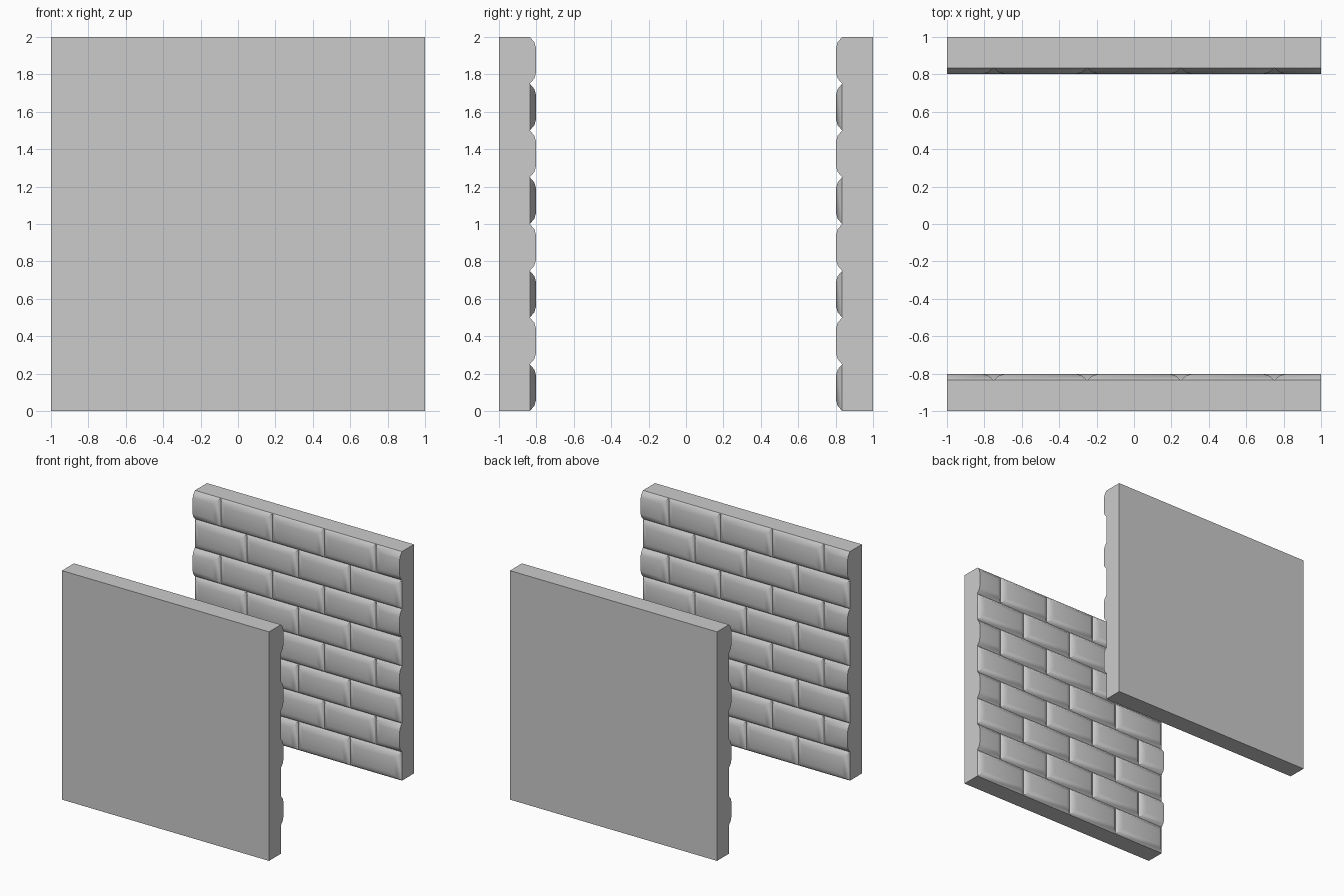
import bpy, bmesh
from math import pi

if "Cube" in bpy.data.objects:
    bpy.data.objects.remove(bpy.data.objects["Cube"])

ROWS, ROW_H, BRICK_W = 8, 0.25, 0.5
GROOVE_Y, OUTER_Y = 0.835, 1.0
# pillowed brick edge: (inset from joint, y)
PILLOW = [(0.0, GROOVE_Y), (0.028, 0.811), (0.055, 0.803)]


def ring(bm, x0, x1, z0, z1, y):
    return [bm.verts.new((x, y, z)) for x, z in ((x0, z0), (x1, z0), (x1, z1), (x0, z1))]


def bridge(bm, a, b):
    for i in range(4):
        j = (i + 1) % 4
        bm.faces.new((a[i], a[j], b[j], b[i]))


def brick(bm, x0, x1, z0, cut_left, cut_right):
    # bricks cut by the wall end stay flush there
    prev = None
    for d, y in PILLOW:
        r = ring(bm, x0 + (0 if cut_left else d), x1 - (0 if cut_right else d),
                 z0 + d, z0 + ROW_H - d, y)
        if prev:
            bridge(bm, prev, r)
        prev = r
    bm.faces.new(prev)


def wall(name, turn):
    bm = bmesh.new()
    # plain slab behind the bricks
    back = ring(bm, -1, 1, 0, ROWS * ROW_H, OUTER_Y)
    bridge(bm, back, ring(bm, -1, 1, 0, ROWS * ROW_H, GROOVE_Y))
    bm.faces.new(back[::-1])
    # running bond: odd rows are shifted half a brick
    for row in range(ROWS):
        odd = row % 2
        for k in range(4 + odd):
            x = -1 + (k - 0.5 * odd) * BRICK_W
            brick(bm, max(x, -1), min(x + BRICK_W, 1), row * ROW_H,
                  odd and k == 0, odd and k == 4)
    bmesh.ops.remove_doubles(bm, verts=bm.verts, dist=1e-5)
    mesh = bpy.data.meshes.new(name)
    bm.to_mesh(mesh)
    bm.free()
    ob = bpy.data.objects.new(name, mesh)
    bpy.context.collection.objects.link(ob)
    ob.rotation_euler.z = turn
    bpy.ops.object.select_all(action='DESELECT')
    bpy.context.view_layer.objects.active = ob
    ob.select_set(True)
    bpy.ops.object.shade_smooth_by_angle(angle=0.7)


# two walls with their brick sides facing each other
wall("back_brick_wall", 0)
wall("front_brick_wall", pi)
